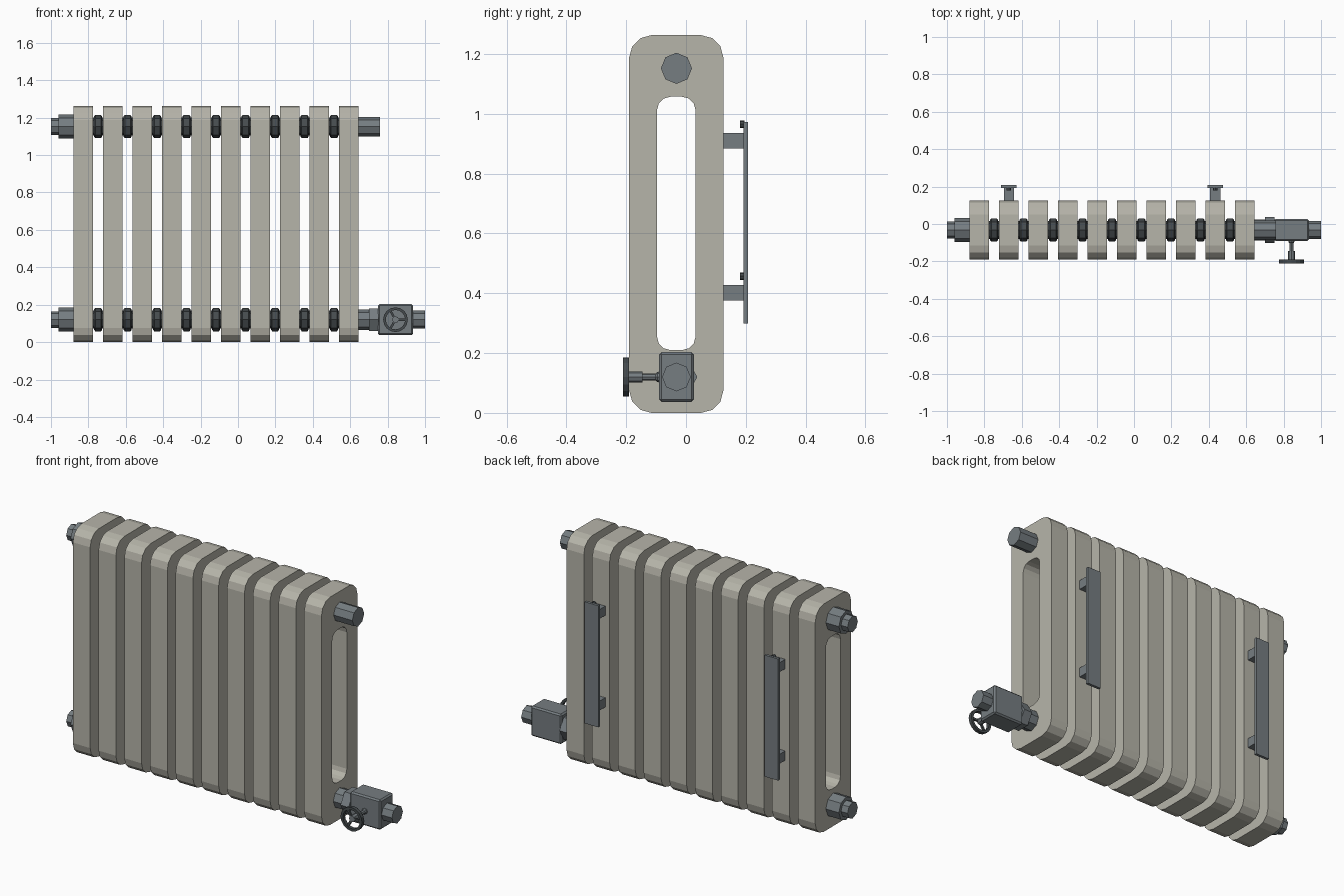
import bpy, bmesh, math

if "Cube" in bpy.data.objects:
    bpy.data.objects.remove(bpy.data.objects["Cube"])


def material(name, rgb):
    m = bpy.data.materials.new(name)
    m.diffuse_color = (*rgb, 1)
    m.use_nodes = True
    m.node_tree.nodes["Principled BSDF"].inputs["Base Color"].default_value = m.diffuse_color
    return m


CREAM = material("warm_grey_enamel", (0.47, 0.46, 0.40))
METAL = material("steel_grey", (0.18, 0.205, 0.22))
DARK = material("dark_iron", (0.06, 0.07, 0.075))


def finish(bm, name, mat):
    bmesh.ops.recalc_face_normals(bm, faces=bm.faces)
    me = bpy.data.meshes.new(name)
    bm.to_mesh(me)
    bm.free()
    me.materials.append(mat)
    ob = bpy.data.objects.new(name, me)
    bpy.context.collection.objects.link(ob)
    return ob


def lathe(name, profile, centre, axis, mat, sides=8, ring=False):
    """Spin (along, radius) points about the x or y axis; ring closes the profile on itself."""
    bm = bmesh.new()
    cx, cy, cz = centre
    loops = []
    for a, r in profile:
        loop = []
        for i in range(sides):
            t = math.tau * i / sides
            u, v = r * math.cos(t), r * math.sin(t)
            p = (cx + a, cy + u, cz + v) if axis == "X" else (cx + u, cy + a, cz + v)
            loop.append(bm.verts.new(p))
        loops.append(loop)
    pairs = list(zip(loops, loops[1:]))
    if ring:
        pairs.append((loops[-1], loops[0]))
    else:
        bm.faces.new(loops[0])
        bm.faces.new(loops[-1])
    for p, q in pairs:
        for i in range(sides):
            j = (i + 1) % sides
            bm.faces.new((p[i], p[j], q[j], q[i]))
    return finish(bm, name, mat)


def box(name, lo, hi, mat, bevel=0.0):
    bm = bmesh.new()
    bmesh.ops.create_cube(bm, size=1)
    for v in bm.verts:
        v.co = [(l + h) / 2 + c * (h - l) for l, h, c in zip(lo, hi, v.co)]
    if bevel:
        bmesh.ops.bevel(bm, geom=bm.edges[:], offset=bevel, segments=1, affect="EDGES")
    return finish(bm, name, mat)


def rounded(y0, y1, z0, z1, r, seg=3):
    pts = []
    for k, (y, z) in enumerate([(y1 - r, z1 - r), (y0 + r, z1 - r),
                                (y0 + r, z0 + r), (y1 - r, z0 + r)]):
        for s in range(seg + 1):
            t = math.pi / 2 * (k + s / seg)
            pts.append((y + r * math.cos(t), z + r * math.sin(t)))
    return pts


CY, TOP, LOW = -0.032, 1.152, 0.12
HALF, PITCH, FIRST, COUNT = 0.053, 0.1577, -0.827, 10
LEFT, RIGHT = FIRST - HALF, FIRST + PITCH * (COUNT - 1) + HALF

# Radiator sections: rounded slabs with a long slot
outer = rounded(-0.19, 0.125, 0.0, 1.263, 0.075)
inner = rounded(-0.097, 0.032, 0.21, 1.057, 0.045)
for n in range(COUNT):
    x = FIRST + n * PITCH
    bm = bmesh.new()
    rings = [[bm.verts.new((x + s, y, z)) for y, z in loop]
             for s, loop in ((-HALF, outer), (HALF, outer), (HALF, inner), (-HALF, inner))]
    for k in range(4):
        p, q = rings[k], rings[(k + 1) % 4]
        for i in range(len(p)):
            j = (i + 1) % len(p)
            bm.faces.new((p[i], p[j], q[j], q[i]))
    finish(bm, f"section_{n + 1}", CREAM)

for label, z in (("upper", TOP), ("lower", LOW)):
    # Dark chamfered nipples between the sections
    for n in range(COUNT - 1):
        x = FIRST + (n + 0.5) * PITCH
        lathe(f"{label}_nipple_{n + 1}",
              [(-0.027, 0.048), (-0.022, 0.048), (-0.022, 0.054), (-0.015, 0.062),
               (0.015, 0.062), (0.022, 0.054), (0.022, 0.048), (0.027, 0.048)],
              (x, CY, z), "X", DARK)
    # Left end collar and plug
    lathe(f"{label}_left_collar", [(LEFT - 0.08, 0.064), (LEFT + 0.01, 0.064)],
          (0, CY, z), "X", METAL)
    lathe(f"{label}_left_plug", [(-1.0, 0.045), (LEFT - 0.07, 0.045)],
          (0, CY, z), "X", METAL)

# Right end plug and valve tail
lathe("upper_right_plug", [(RIGHT - 0.01, 0.052), (0.76, 0.052)], (0, CY, TOP), "X", METAL)
lathe("valve_tail", [(RIGHT - 0.01, 0.055), (0.76, 0.055)], (0, CY, LOW), "X", METAL)
lathe("valve_union_nut", [(0.70, 0.07), (0.75, 0.07)], (0, CY, LOW), "X", METAL, sides=6)

# Valve body, outlet, stem and handwheel
box("valve_body", (0.748, CY - 0.058, LOW - 0.083), (0.936, CY + 0.058, LOW + 0.083),
    METAL, 0.008)
lathe("valve_outlet", [(0.93, 0.048), (1.0, 0.048)], (0, CY, LOW), "X", METAL)
VX = 0.842
lathe("valve_stem", [(-0.205, 0.018), (-0.145, 0.018), (-0.145, 0.011), (-0.102, 0.011),
                     (-0.096, 0.016), (-0.085, 0.016)], (VX, 0, LOW), "Y", METAL)
lathe("handwheel_rim", [(-0.21, 0.052), (-0.21, 0.066), (-0.19, 0.066), (-0.19, 0.052)],
      (VX, 0, LOW), "Y", DARK, sides=16, ring=True)
for k in range(3):
    spoke = box(f"handwheel_spoke_{k + 1}", (0.0, -0.005, -0.006), (0.056, 0.005, 0.006), DARK)
    spoke.location = (VX, -0.2, LOW)
    spoke.rotation_euler.y = math.tau * k / 3

# Wall brackets behind the second and ninth sections
for side, n in (("left", 1), ("right", COUNT - 2)):
    x = FIRST + n * PITCH
    box(f"{side}_wall_plate", (x - 0.042, 0.193, 0.299), (x + 0.042, 0.208, 0.973), METAL)
    for label, z in (("lower", 0.402), ("upper", 0.91)):
        box(f"{side}_{label}_bracket_arm", (x - 0.027, 0.115, z - 0.026),
            (x + 0.027, 0.195, z + 0.026), METAL)
        lathe(f"{side}_{label}_bolt", [(0.18, 0.013), (0.196, 0.013)],
              (x, 0, z + 0.055), "Y", DARK)
